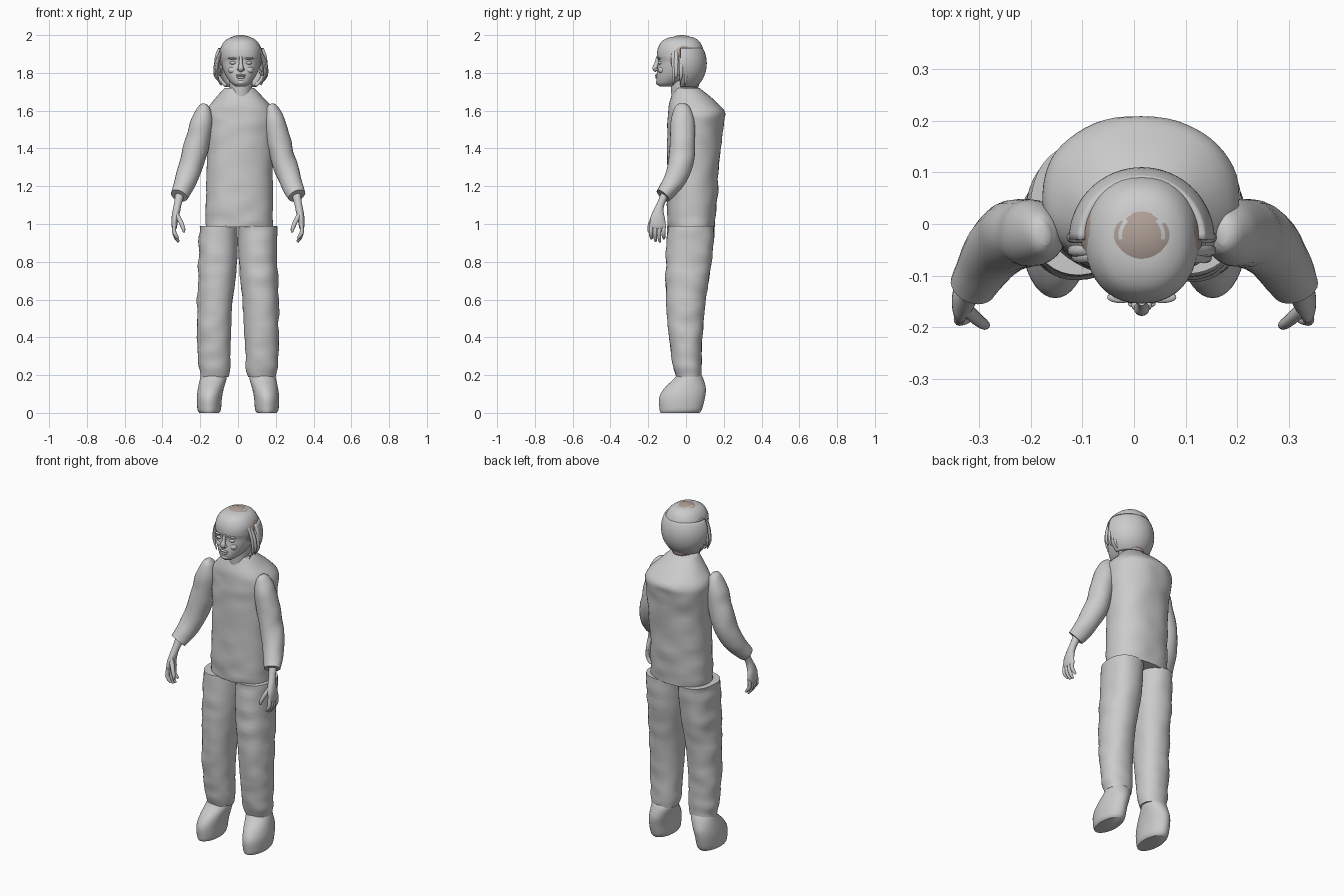
import bpy, bmesh, math
from mathutils import Vector, noise

if "Cube" in bpy.data.objects:
    bpy.data.objects.remove(bpy.data.objects["Cube"], do_unlink=True)


def material(name, rgb):
    m = bpy.data.materials.new(name)
    m.use_nodes = True
    m.diffuse_color = (*rgb, 1)
    m.node_tree.nodes["Principled BSDF"].inputs["Base Color"].default_value = (*rgb, 1)
    return m


GREY = material("plain grey", (0.6, 0.6, 0.6))
BROWN = material("hair brown", (0.43, 0.35, 0.31))
CX = 0.015  # head centre line


def finish(name, bm, *mats, angle=50):
    bmesh.ops.recalc_face_normals(bm, faces=bm.faces)
    mesh = bpy.data.meshes.new(name)
    bm.to_mesh(mesh)
    bm.free()
    ob = bpy.data.objects.new(name, mesh)
    bpy.context.collection.objects.link(ob)
    for m in mats:
        mesh.materials.append(m)
    bpy.ops.object.select_all(action="DESELECT")
    ob.select_set(True)
    bpy.context.view_layer.objects.active = ob
    bpy.ops.object.shade_smooth_by_angle(angle=math.radians(angle))
    return ob


def spline(keys, steps):
    """Smooth curve through tuples of any length."""
    out = []
    for i in range(len(keys) - 1):
        a, b, c, d = (keys[max(0, min(len(keys) - 1, i + k))] for k in (-1, 0, 1, 2))
        for s in range(steps):
            t = s / steps
            out.append([q + t / 2 * (r - p + t * (2*p - 5*q + 4*r - w + t * (3*(q - r) + w - p)))
                        for p, q, r, w in zip(a, b, c, d)])
    return out + [list(keys[-1])]


def skin(name, rings, mat, wrinkle=0):
    bm = bmesh.new()
    rows = []
    for ring in rings:
        row = []
        for p in ring:
            fold = noise.noise(Vector((p.x * 9, p.y * 9, p.z * 16))) * wrinkle
            row.append(bm.verts.new(p + Vector((p.x, p.y, 0)).normalized() * fold))
        rows.append(row)
    n = len(rows[0])
    for a, b in zip(rows, rows[1:]):
        for i in range(n):
            j = (i + 1) % n
            bm.faces.new((a[i], a[j], b[j], b[i]))
    bm.faces.new(rows[0])
    bm.faces.new(rows[-1])
    return finish(name, bm, mat)


def loft(name, keys, mat=GREY, side=1, sides=40, steps=5, power=2.0, wrinkle=0):
    """Level sections, each given as x min, x max, y min, y max, z."""
    rings = []
    for x0, x1, y0, y1, z in spline(keys, steps):
        ring = []
        for i in range(sides):
            a = math.tau * i / sides
            c, s = (math.copysign(abs(v) ** (2 / power), v) for v in (math.cos(a), math.sin(a)))
            ring.append(Vector((side * ((x0 + x1) + (x1 - x0) * c) / 2,
                                ((y0 + y1) + (y1 - y0) * s) / 2, z)))
        rings.append(ring)
    return skin(name, rings, mat, wrinkle)


def tube(name, keys, mat=GREY, side=1, sides=24, steps=5, wrinkle=0):
    """Round sections along a path: x, y, z, radius across, radius fore and aft."""
    path = spline(keys, steps)
    pts = [Vector(k[:3]) for k in path]
    rings = []
    for i, k in enumerate(path):
        d = (pts[min(i + 1, len(pts) - 1)] - pts[max(i - 1, 0)]).normalized()
        u = Vector((0, 1, 0)).cross(d).normalized()
        v = d.cross(u)
        ring = []
        for j in range(sides):
            a = math.tau * j / sides
            p = pts[i] + u * math.cos(a) * k[3] + v * math.sin(a) * k[4]
            p.x *= side
            ring.append(p)
        rings.append(ring)
    return skin(name, rings, mat, wrinkle)


def dome(centre, radii, u=96, v=48):
    bm = bmesh.new()
    bmesh.ops.create_uvsphere(bm, u_segments=u, v_segments=v, radius=1)
    for w in bm.verts:
        w.co = Vector(c + r * p for c, r, p in zip(centre, radii, w.co))
    return bm


def blob(name, centre, radii, mat=GREY):
    finish(name, dome(centre, radii, 20, 12), mat)


# Tunic with sloping shoulders and fuller upper back
loft("tunic", [(-.17, .185, -.095, .155, .985), (-.172, .187, -.1, .16, 1.05),
               (-.168, .185, -.1, .168, 1.2), (-.168, .19, -.1, .182, 1.4),
               (-.175, .2, -.098, .2, 1.53), (-.172, .2, -.094, .204, 1.59),
               (-.14, .165, -.087, .165, 1.64), (-.07, .085, -.065, .075, 1.72)],
     power=2.25, wrinkle=.007, sides=56)

# Trousers, feet, arms and hands
for side, label in ((1, "left"), (-1, "right")):
    loft(label + "_trouser_leg",
         [(.002, .206, -.098, .153, .99), (.004, .21, -.107, .135, .8),
          (.025, .215, -.105, .105, .6), (.037, .216, -.09, .087, .4),
          (.04, .21, -.068, .083, .25), (.05, .2, -.052, .08, .19)],
         side=side, power=2.15, wrinkle=.01, steps=8)
    loft(label + "_foot",
         [(.1, .205, -.135, .07, 0), (.09, .215, -.14, .085, .02),
          (.085, .218, -.142, .1, .08), (.075, .212, -.115, .105, .13),
          (.06, .2, -.06, .09, .185), (.065, .19, -.04, .07, .22)], side=side)
    tube(label + "_sleeve",
         [(.172, -.02, 1.635, .012, .02), (.178, -.02, 1.615, .035, .042),
          (.19, -.018, 1.55, .057, .062), (.212, -.018, 1.45, .064, .066),
          (.24, -.025, 1.34, .064, .068), (.27, -.052, 1.25, .061, .06),
          (.298, -.097, 1.18, .052, .048), (.312, -.122, 1.15, .046, .042)],
         side=side, wrinkle=.006)
    tube(label + "_hand",
         [(.305, -.105, 1.17, .026, .024), (.318, -.132, 1.11, .02, .02),
          (.326, -.145, 1.07, .02, .027), (.334, -.15, 1.03, .018, .039),
          (.337, -.15, .99, .015, .042), (.335, -.15, .975, .011, .037)], side=side)
    # Fingers fan out from front to back, thumb turned inward
    for i, drop in enumerate((.055, .068, .072, .055)):
        y = -.182 + i * .022
        tube(f"{label}_finger_{i + 1}",
             [(.336, y, 1, .01, .011), (.338, y - .004, .96, .011, .011),
              (.328, y - .003, .977 - drop * .7, .01, .01),
              (.315, y, .977 - drop, .006, .006)], side=side, sides=12, steps=3)
    tube(label + "_thumb",
         [(.325, -.165, 1.05, .013, .014), (.303, -.185, 1.01, .012, .012),
          (.289, -.195, .975, .01, .01), (.286, -.196, .955, .005, .005)],
         side=side, sides=12, steps=3)

# Neck and head
loft("neck", [(-.045, .075, -.075, .065, 1.66), (-.045, .075, -.08, .06, 1.72),
              (-.05, .08, -.08, .06, 1.8)])
loft("head", [(-.01, .04, -.14, -.07, 1.728), (-.035, .065, -.154, -.03, 1.745),
              (-.062, .092, -.157, .04, 1.78), (-.08, .11, -.152, .075, 1.82),
              (-.09, .12, -.147, .088, 1.86), (-.094, .124, -.154, .092, 1.89),
              (-.092, .122, -.149, .09, 1.93), (-.072, .102, -.128, .07, 1.967),
              (-.04, .07, -.09, .04, 1.987), (0, .03, -.04, 0, 1.993)], power=2.2)

# Face
tube("nose", [(CX, -.148, 1.885, .008, .01), (CX, -.155, 1.85, .01, .012),
              (CX, -.164, 1.825, .015, .014), (CX, -.153, 1.812, .012, .01)], sides=16)
blob("upper_lip", (CX, -.155, 1.787), (.027, .009, .006))
blob("lower_lip", (CX, -.154, 1.776), (.022, .009, .007))
blob("chin", (CX, -.142, 1.75), (.027, .018, .016))
for side, label in ((1, "left"), (-1, "right")):
    x = CX + side * .041
    blob(label + "_eye", (x, -.136, 1.853), (.018, .013, .009))
    blob(label + "_brow", (x, -.142, 1.877), (.026, .011, .006))
    blob(label + "_cheek", (x, -.127, 1.815), (.026, .02, .02))
    blob(label + "_nostril", (CX + side * .012, -.157, 1.818), (.008, .01, .007))
    blob(label + "_ear", (CX + side * .108, -.025, 1.84), (.014, .022, .034))
    # Loose strands beside the face
    for i in range(6):
        y = -.065 + i * .013
        low = 1.735 + .018 * (i * 2 % 5)
        out = .012 * math.sin(i * 2.4)
        tube(f"{label}_strand_{i + 1}",
             [(CX * side + .1, y, 1.92, .006, .01), (CX * side + .121 + out, y, 1.86, .008, .011),
              (CX * side + .128 + out, y, 1.79, .007, .009),
              (CX * side + .107 + out, y - .005, low, .002, .003)],
             side=side, sides=8, steps=3)

# Hair cap: jagged hairline and pale streaks chosen by position
bm = dome((CX, -.022, 1.885), (.118, .116, .115))
cut = []
for f in bm.faces:
    p = f.calc_center_median()
    x, y = p.x - CX, p.y
    jag = .016 * math.sin(x * 160) + .009 * math.sin(x * 370)
    hem = 1.928 + jag if y < -.095 and abs(x) < .085 else 1.835 + .6 * jag
    fringe = y < -.085 + jag and abs(x) < .068
    arch = (x / .035) ** 2 + ((y + .03) / .066) ** 2
    streak = y > -.03 and 1 < arch < 1.55 + jag * 12
    crown = y > .035 and abs(x) < .028 + jag and arch > 1
    f.material_index = 1 if fringe or streak or crown else 0
    if p.z < hem:
        cut.append(f)
bmesh.ops.delete(bm, geom=cut, context="FACES")
finish("hair_cap", bm, BROWN, GREY)

# Open half shell round the back of the head
bm = dome((CX, -.03, 1.85), (.141, .14, .155), 64, 40)
cut = [f for f in bm.faces if f.calc_center_median().y < -.03
       or not 1.725 < f.calc_center_median().z < 1.935]
bmesh.ops.delete(bm, geom=cut, context="FACES")
shell = finish("back_hair_shell", bm, GREY)
wall = shell.modifiers.new("wall", "SOLIDIFY")
wall.thickness = .018
wall.offset = -1

# Short hair at the nape
blob("nape_hair", (CX, .035, 1.745), (.05, .035, .045), BROWN)
